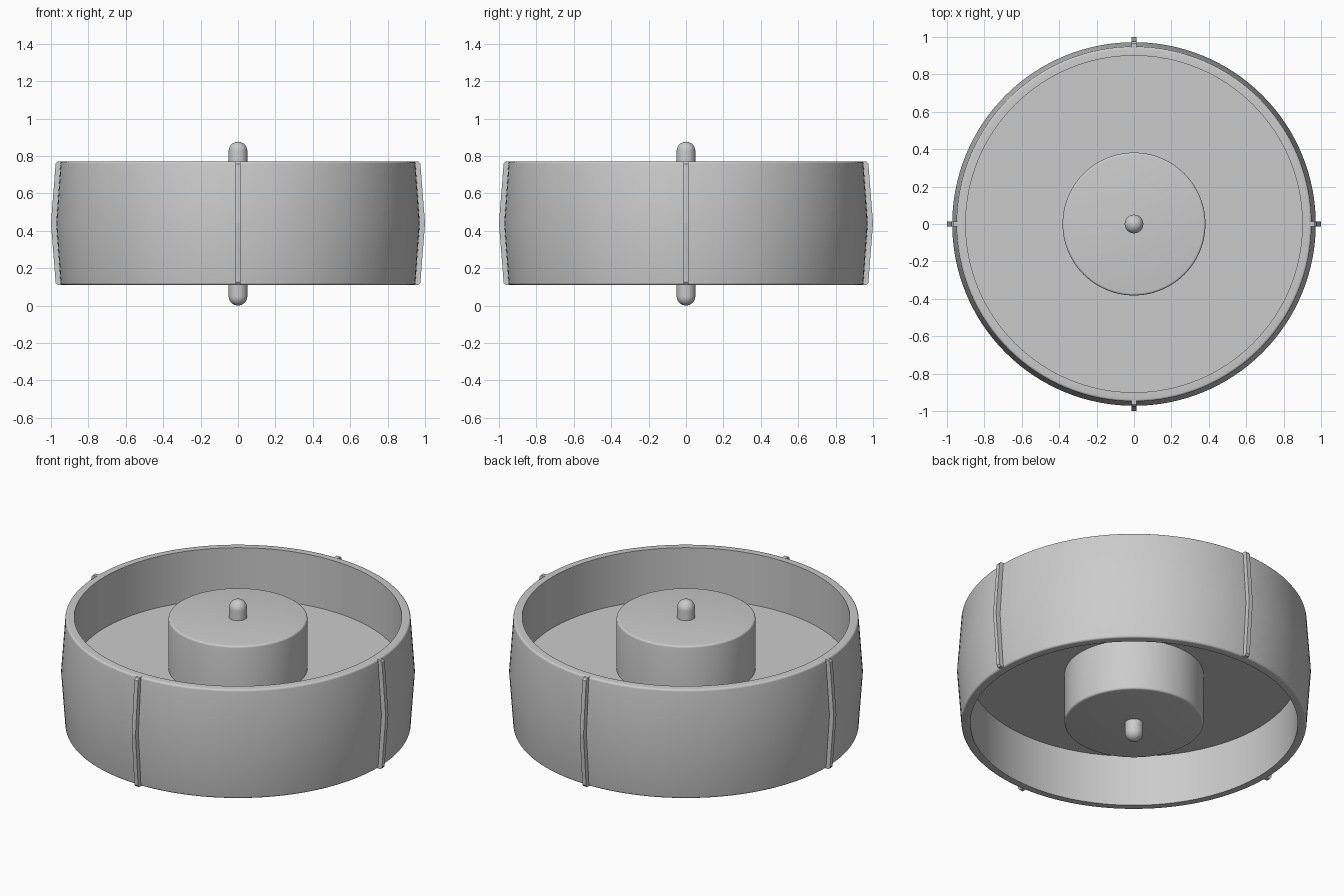
import bpy
import math
from mathutils import Matrix

cube = bpy.data.objects.get("Cube")
if cube:
    bpy.data.objects.remove(cube)

BOTTOM, MID, TOP = 0.11, 0.44, 0.77

grey = bpy.data.materials.new("plain grey")
grey.use_nodes = True
grey.diffuse_color = (0.6, 0.6, 0.6, 1)
grey.node_tree.nodes["Principled BSDF"].inputs["Base Color"].default_value = (0.6, 0.6, 0.6, 1)


def make_object(name, verts, faces):
    mesh = bpy.data.meshes.new(name)
    mesh.from_pydata(verts, [], faces)
    mesh.materials.append(grey)
    obj = bpy.data.objects.new(name, mesh)
    bpy.context.collection.objects.link(obj)
    return obj


def shade(obj):
    bpy.ops.object.select_all(action='DESELECT')
    obj.select_set(True)
    bpy.context.view_layer.objects.active = obj
    bpy.ops.object.shade_smooth_by_angle(angle=math.radians(40))


def lathe(name, profile, steps, closed=False):
    """Spin (radius, z) points, listed upwards along the outside, about z."""
    n = len(profile)
    verts = [(r * math.cos(a), r * math.sin(a), z)
             for a in (math.tau * i / steps for i in range(steps)) for r, z in profile]
    faces = []
    for i in range(steps):
        a, b = i * n, (i + 1) % steps * n
        for j in range(n if closed else n - 1):
            k = (j + 1) % n
            faces.append((a + j, b + j, b + k, a + k))
    if not closed:
        faces.append([i * n for i in reversed(range(steps))])
        faces.append([i * n + n - 1 for i in range(steps)])
    obj = make_object(name, verts, faces)
    shade(obj)
    return obj


def arc(r, z, radius, start, end, count):
    """Points of a rounded corner centred on (r, z)."""
    angles = [math.radians(start + (end - start) * i / count) for i in range(count + 1)]
    return [(r + radius * math.cos(a), z + radius * math.sin(a)) for a in angles]


# Crowned rim with softened outer edges
rim = arc(0.937, BOTTOM + 0.012, 0.012, -90, 0, 4) + [(0.972, MID)]
rim += arc(0.937, TOP - 0.012, 0.012, 0, 90, 4) + [(0.9, TOP), (0.9, BOTTOM)]
lathe("rim", rim, 128, closed=True)

# Thin web joining rim and hub
lathe("web", [(0.91, MID - 0.02), (0.91, MID + 0.02)], 128)

# Hub drum
hub = arc(0.37, BOTTOM + 0.012, 0.012, -90, 0, 4) + arc(0.37, TOP - 0.012, 0.012, 0, 90, 4)
lathe("hub", hub, 96)

# Axle with domed ends
axle = arc(0, 0.05, 0.05, -89, 0, 8) + arc(0, 0.826, 0.05, 0, 89, 8)
lathe("axle", axle, 32)

# Four bent ribs across the tread
outline = [(0.94, BOTTOM), (0.965, BOTTOM), (0.975, BOTTOM + 0.012), (1.0, MID),
           (0.975, TOP - 0.012), (0.965, TOP), (0.94, TOP), (0.955, MID)]
count = len(outline)
for index, name in enumerate(("left", "back", "right", "front")):
    verts = [(r, side * 0.0125, z) for side in (-1, 1) for r, z in outline]
    faces = [list(range(count)), list(reversed(range(count, 2 * count)))]
    for j in range(count):
        k = (j + 1) % count
        faces.append((k, j, j + count, k + count))
    rib = make_object("rib_" + name, verts, faces)
    rib.data.transform(Matrix.Rotation(index * math.pi / 2, 4, 'Z'))
